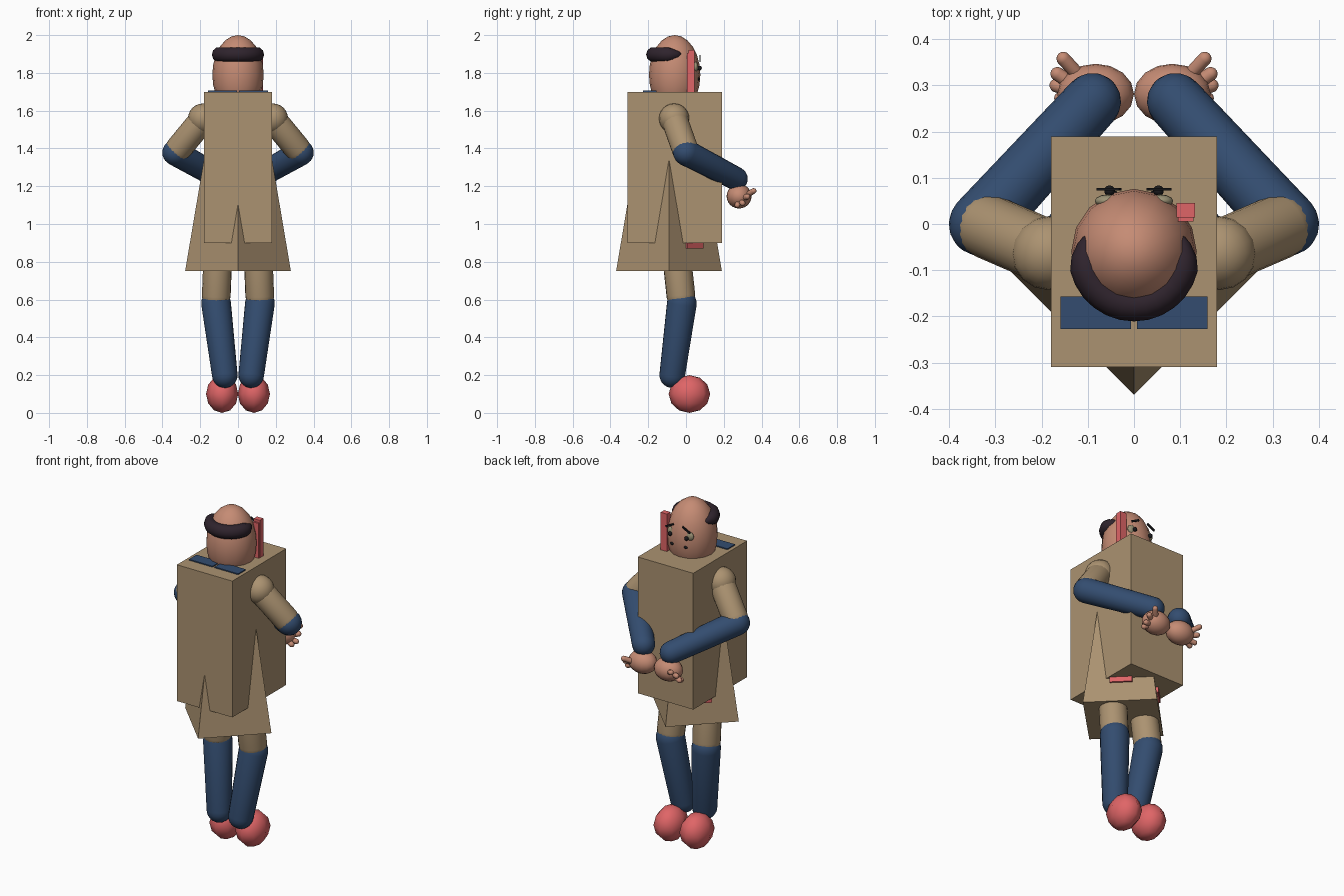
import bpy, bmesh, math
from mathutils import Vector, Matrix

if "Cube" in bpy.data.objects:
    bpy.data.objects.remove(bpy.data.objects["Cube"])


def material(name, color):
    m = bpy.data.materials.new(name)
    m.diffuse_color = (*color, 1)
    m.use_nodes = True
    m.node_tree.nodes["Principled BSDF"].inputs["Base Color"].default_value = m.diffuse_color
    return m


TAN = material("tan cloth", (0.41, 0.29, 0.165))
BLUE = material("navy cloth", (0.033, 0.073, 0.16))
SKIN = material("skin", (0.56, 0.26, 0.175))
RED = material("red", (0.74, 0.13, 0.135))
HAIR = material("dark hair", (0.028, 0.017, 0.026))
EYE = material("eye", (0.33, 0.29, 0.18))
BLACK = material("black", (0.01, 0.01, 0.012))


def finish(name, bm, mat, smooth=True):
    me = bpy.data.meshes.new(name)
    bmesh.ops.recalc_face_normals(bm, faces=bm.faces[:])
    bm.to_mesh(me)
    bm.free()
    me.materials.append(mat)
    ob = bpy.data.objects.new(name, me)
    bpy.context.collection.objects.link(ob)
    for p in me.polygons:
        p.use_smooth = smooth
    return ob


def box(name, center, size, mat, rot=None):
    bm = bmesh.new()
    m = Matrix.Translation(center) @ (rot or Matrix()) @ Matrix.Diagonal((*size, 1))
    bmesh.ops.create_cube(bm, size=1, matrix=m)
    return finish(name, bm, mat, False)


def ball(name, center, radii, mat, seg=16, rings=12):
    bm = bmesh.new()
    m = Matrix.Translation(center) @ Matrix.Diagonal((*radii, 1))
    bmesh.ops.create_uvsphere(bm, u_segments=seg, v_segments=rings, radius=1, matrix=m)
    return finish(name, bm, mat)


def capsule(name, a, b, r, mat, r2=None, seg=20):
    """Round-ended limb, lathed along the line from a to b."""
    a, b = Vector(a), Vector(b)
    r2 = r2 or r
    length = (b - a).length
    rot = (b - a).to_track_quat('Z', 'Y').to_matrix().to_4x4()
    steps = [math.pi / 2 * i / 5 for i in range(6)]
    prof = [(r * math.sin(t), -r * math.cos(t)) for t in steps]
    prof += [(r2 * math.cos(t), length + r2 * math.sin(t)) for t in steps]
    bm = bmesh.new()
    vs = [bm.verts.new((p, 0, z)) for p, z in prof]
    es = [bm.edges.new(e) for e in zip(vs, vs[1:])]
    bmesh.ops.spin(bm, geom=vs + es, cent=(0, 0, 0), axis=(0, 0, 1),
                   angle=2 * math.pi, steps=seg)
    bmesh.ops.remove_doubles(bm, verts=bm.verts[:], dist=1e-4)
    bm.transform(Matrix.Translation(a) @ rot)
    return finish(name, bm, mat)


# Torso box and four-sided coat skirt
box("torso", (0, -0.06, 1.30), (0.36, 0.50, 0.80), TAN)
bm = bmesh.new()
bmesh.ops.create_cone(bm, cap_ends=True, segments=4, radius1=0.28, radius2=0.145,
                      depth=0.8, matrix=Matrix.Translation((0, -0.09, 1.15)))
bm_min = min(v.co.y for v in bm.verts)
if bm_min > -0.36:
    bmesh.ops.rotate(bm, verts=bm.verts[:], cent=(0, -0.09, 0),
                     matrix=Matrix.Rotation(math.pi / 4, 3, 'Z'))
finish("skirt", bm, TAN, False)

# Head
ball("head", (0, -0.06, 1.79), (0.136, 0.136, 0.21), SKIN)

# Hair band: tapered tube swept round the back of the head
bm = bmesh.new()
N, M = 18, 10
rings = []
for i in range(N + 1):
    t = i / N
    ang = math.radians(155 + 230 * t)
    w = 0.25 + 0.75 * min(1, math.sin(math.pi * t) * 2.2)
    ring = []
    for j in range(M):
        p = 2 * math.pi * j / M
        rad = 0.106 + 0.036 * w * math.cos(p)
        ring.append(bm.verts.new((rad * math.cos(ang), -0.069 + rad * math.sin(ang),
                                  1.897 + 0.039 * w * math.sin(p))))
    rings.append(ring)
for a, b in zip(rings, rings[1:]):
    for j in range(M):
        k = (j + 1) % M
        bm.faces.new((a[j], a[k], b[k], b[j]))
bm.faces.new(rings[0])
bm.faces.new(rings[-1])
finish("hair_band", bm, HAIR)

# Upright red device beside the head
box("device_front", (0.112, 0.030, 1.81), (0.04, 0.032, 0.22), RED)
box("device_back", (0.112, 0.011, 1.80), (0.034, 0.012, 0.21), RED)

for side, s in (("left", -1), ("right", 1)):
    def P(x, y, z):
        return Vector((s * x, y, z))

    # Face
    ball(side + "_eye", P(0.057, 0.05, 1.832), (0.028, 0.014, 0.026), EYE, 12, 8)
    ball(side + "_pupil", P(0.053, 0.072, 1.825), (0.012, 0.012, 0.012), BLACK, 10, 6)
    box(side + "_brow", P(0.054, 0.075, 1.876), (0.055, 0.006, 0.011), BLACK,
        Matrix.Rotation(s * math.radians(27), 4, 'Y'))
    ball(side + "_moustache", P(0.045, 0.066, 1.768), (0.012, 0.006, 0.008), BLACK, 10, 6)

    # Blue panels on the torso top
    box(side + "_shoulder_panel", P(0.083, -0.192, 1.702), (0.153, 0.07, 0.008), BLUE)

    # Red trim under the torso
    box(side + "_trim", P(0.128, 0.045, 0.888), (0.12, 0.016, 0.035), RED,
        Matrix.Rotation(-s * math.pi / 4, 4, 'Z'))

    # Arms
    elbow = P(0.332, 0.0, 1.378)
    ball(side + "_shoulder", P(0.185, -0.063, 1.558), (0.08, 0.08, 0.08), TAN)
    capsule(side + "_upper_arm", P(0.19, -0.06, 1.55), P(0.315, -0.006, 1.398), 0.070, TAN)
    capsule(side + "_forearm", elbow, P(0.09, 0.265, 1.24), 0.069, BLUE, 0.062)

    # Hands, thumb and fingers
    ball(side + "_hand", P(0.083, 0.281, 1.147), (0.083, 0.066, 0.065), SKIN)
    palm = P(0.10, 0.30, 1.14)
    capsule(side + "_thumb", palm, P(0.153, 0.358, 1.175), 0.015, SKIN, seg=10)
    for i, tip in enumerate(((0.166, 0.325, 1.145), (0.168, 0.30, 1.11), (0.158, 0.272, 1.10))):
        capsule(f"{side}_finger_{i + 1}", P(0.10, 0.28, 1.13), P(*tip), 0.015, SKIN, seg=10)

    # Legs
    capsule(side + "_thigh", P(0.105, -0.055, 0.88), P(0.115, -0.027, 0.62), 0.076, TAN)
    capsule(side + "_shin", P(0.116, -0.022, 0.58), P(0.07, -0.073, 0.2), 0.079, BLUE, 0.068)

    # Faceted shoes
    ball(side + "_shoe", P(0.084, 0.018, 0.1), (0.085, 0.11, 0.1), RED, 8, 6)
